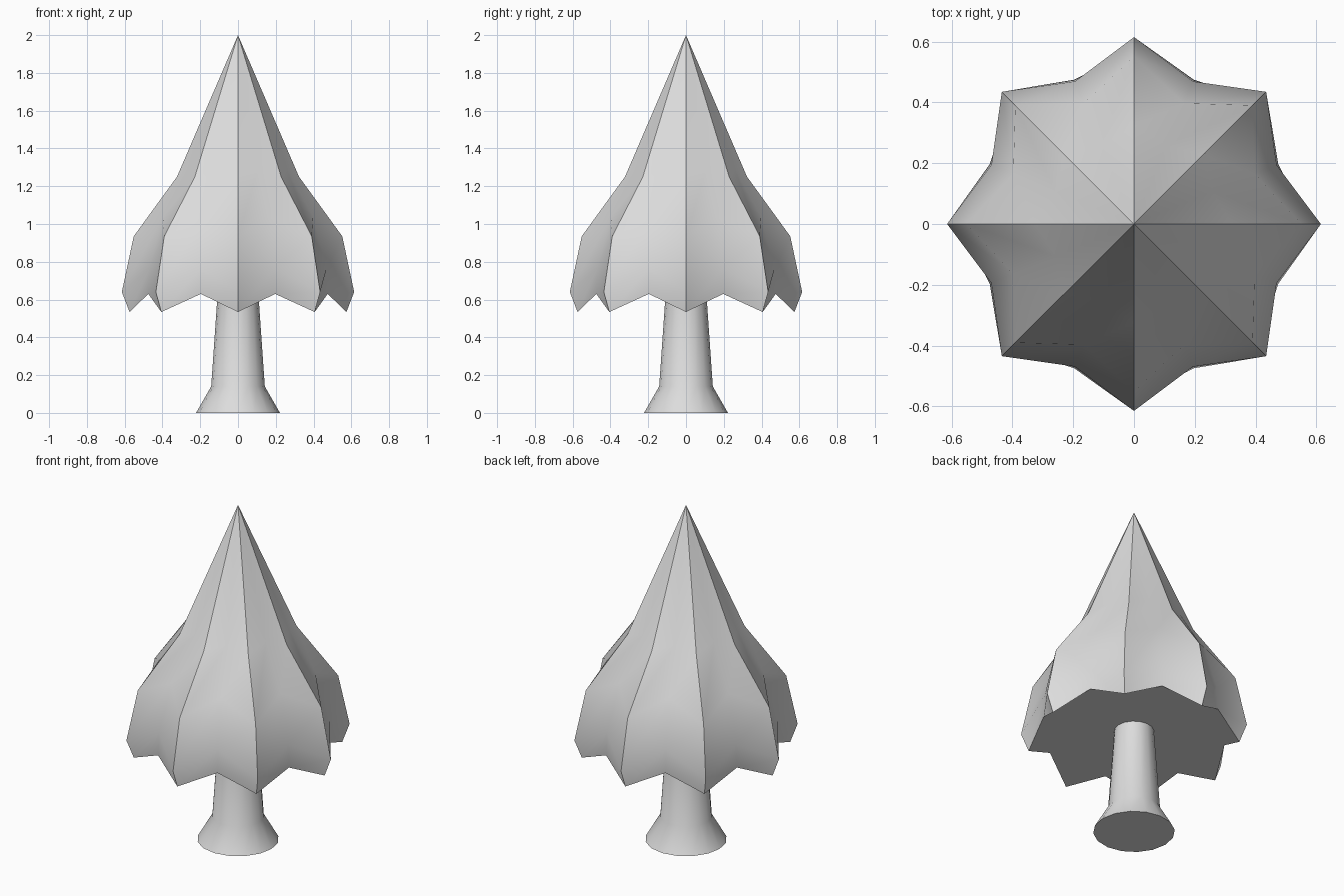
import bpy, bmesh
from math import sin, cos, pi

if "Cube" in bpy.data.objects:
    bpy.data.objects.remove(bpy.data.objects["Cube"], do_unlink=True)

# One plain grey for the whole tree
colour = (0.72, 0.72, 0.72, 1)
grey = bpy.data.materials.new("plain grey")
grey.use_nodes = True
grey.diffuse_color = colour
grey.node_tree.nodes["Principled BSDF"].inputs["Base Color"].default_value = colour


def add_object(name, bm):
    bmesh.ops.recalc_face_normals(bm, faces=bm.faces)
    mesh = bpy.data.meshes.new(name)
    bm.to_mesh(mesh)
    bm.free()
    mesh.materials.append(grey)
    obj = bpy.data.objects.new(name, mesh)
    bpy.context.collection.objects.link(obj)


def add_ring(bm, sides, point):
    """Ring of vertices; point(i) gives radius and height of vertex i."""
    ring = []
    for i in range(sides):
        r, z = point(i)
        a = 2 * pi * i / sides
        ring.append(bm.verts.new((r * cos(a), r * sin(a), z)))
    return ring


def bridge(bm, low, high):
    n = len(low)
    for i in range(n):
        j = (i + 1) % n
        bm.faces.new((low[i], low[j], high[j], high[i])).smooth = True


# Foliage: eight pleats, (radius, height) for the ridges and the folds between
ridge = [(0.574, 0.534), (0.615, 0.64), (0.552, 0.935), (0.323, 1.25)]
fold = [(0.514, 0.63), (0.508, 0.765), (0.43, 1.04), (0.28, 1.29)]
bm = bmesh.new()
rings = [add_ring(bm, 16, lambda i: (fold if i % 2 else ridge)[k]) for k in range(4)]
for low, high in zip(rings, rings[1:]):
    bridge(bm, low, high)
tip = bm.verts.new((0, 0, 2))
for a, b in zip(rings[-1], rings[-1][1:] + rings[-1][:1]):
    bm.faces.new((a, b, tip)).smooth = True

# Flat underside at the height of the folds, with the hem points hanging below
bm.faces.new(rings[0])

# Crisp ridges and hem, soft folds
ridge_verts = {v for ring in rings for v in ring[::2]} | {tip}
hem = set(rings[0])
for e in bm.edges:
    e.smooth = not (ridge_verts.issuperset(e.verts) or hem.issuperset(e.verts))
add_object("foliage", bm)

# Trunk with a flared foot
bm = bmesh.new()
rings = [add_ring(bm, 16, lambda i: p)
         for p in [(0.222, 0), (0.142, 0.14), (0.108, 0.63)]]
for low, high in zip(rings, rings[1:]):
    bridge(bm, low, high)
bm.faces.new(rings[0])
bm.faces.new(rings[-1])
for e in bm.edges:
    e.smooth = all(f.smooth for f in e.link_faces)
add_object("trunk", bm)
